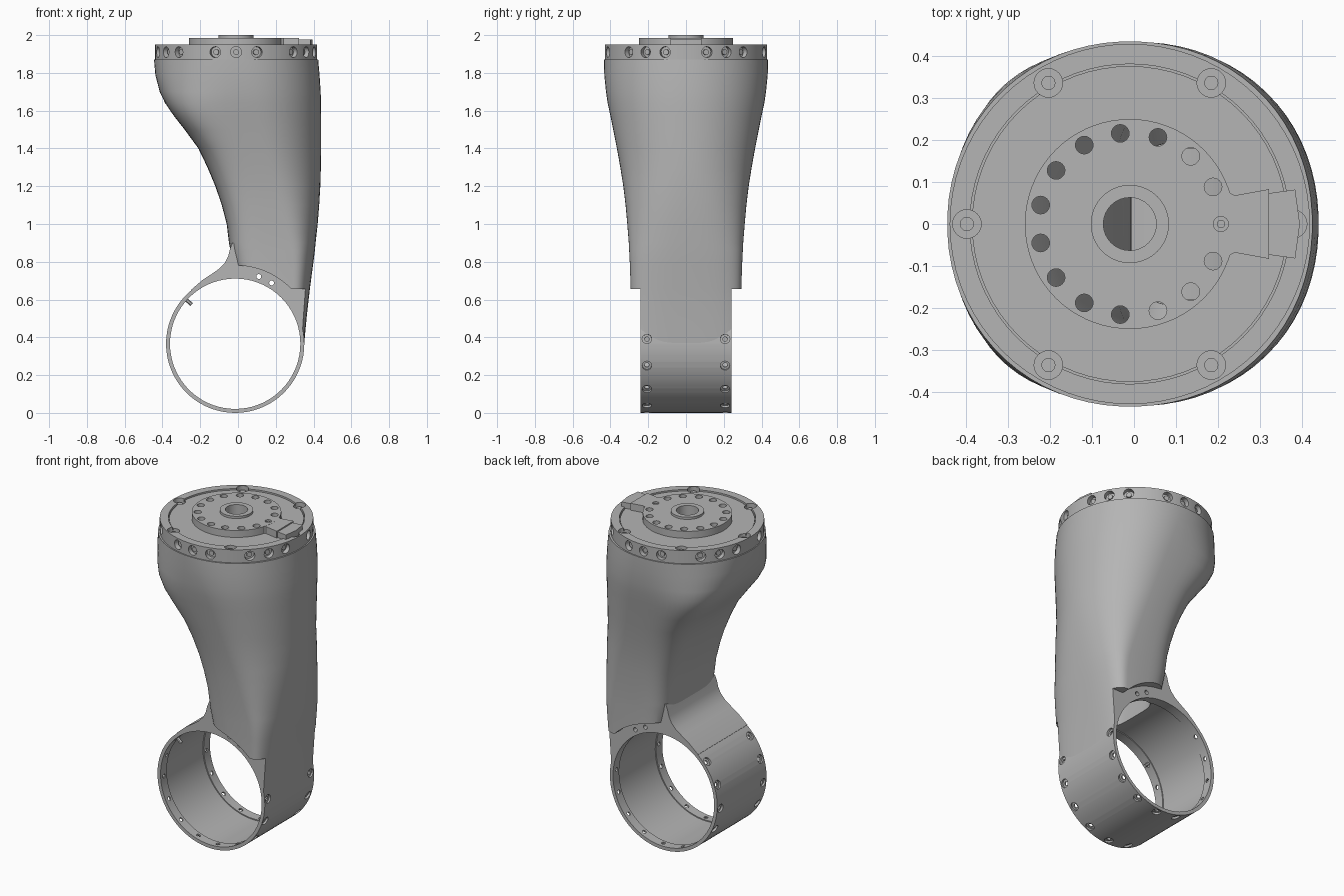
import bpy, bmesh, math
from mathutils import Matrix, Vector

if "Cube" in bpy.data.objects:
    bpy.data.objects.remove(bpy.data.objects["Cube"])

grey = bpy.data.materials.new("machined grey")
grey.use_nodes = True
grey.diffuse_color = (0.46, 0.46, 0.46, 1)
grey.node_tree.nodes["Principled BSDF"].inputs["Base Color"].default_value = grey.diffuse_color

CX = -0.01                                  # axis of the round head
RING = Vector((-0.015, 0, 0.366))           # centre of the clamp ring
R_OUT, R_IN, HALF = 0.366, 0.345, 0.24
Z = Vector((0, 0, 1))
Y = Vector((0, 1, 0))


def finish(name, bm):
    bmesh.ops.recalc_face_normals(bm, faces=bm.faces)
    mesh = bpy.data.meshes.new(name)
    bm.to_mesh(mesh)
    bm.free()
    mesh.materials.append(grey)
    ob = bpy.data.objects.new(name, mesh)
    bpy.context.collection.objects.link(ob)
    return ob


def rods(name, specs, sides=24):
    """Cylinders, each given as start point, end point and radius."""
    bm = bmesh.new()
    for a, b, r in specs:
        a, b = Vector(a), Vector(b)
        turn = Z.rotation_difference(b - a).to_matrix().to_4x4()
        bmesh.ops.create_cone(bm, cap_ends=True, segments=sides, radius1=r, radius2=r,
                              depth=(b - a).length, matrix=Matrix.Translation((a + b) / 2) @ turn)
    return finish(name, bm)


def disc(name, r, lo, hi, sides=72):
    return rods(name, [((CX, 0, lo), (CX, 0, hi), r)], sides)


def prism(name, points, shift):
    bm = bmesh.new()
    face = bm.faces.new([bm.verts.new(p) for p in points])
    out = bmesh.ops.extrude_face_region(bm, geom=[face])
    bmesh.ops.translate(bm, vec=shift, verts=[v for v in out["geom"] if isinstance(v, bmesh.types.BMVert)])
    return finish(name, bm)


def combine(ob, tool, operation="DIFFERENCE"):
    mod = ob.modifiers.new("combine", "BOOLEAN")
    mod.operation, mod.solver, mod.object = operation, "EXACT", tool
    bpy.context.view_layer.objects.active = ob
    bpy.ops.object.modifier_apply(modifier=mod.name)


def drop(*tools):
    for t in tools:
        bpy.data.objects.remove(t)


def polar(deg, r, z):
    a = math.radians(deg)
    return Vector((CX + r * math.cos(a), r * math.sin(a), z))


def ring_point(deg, r, y):
    a = math.radians(deg)
    return RING + Vector((r * math.cos(a), y, r * math.sin(a)))


# Arm body: height, low x, high x, half depth, squareness of the -x side
sections = [
    (1.87, -.445, .425, .435, 2.05), (1.79, -.438, .432, .433, 2.25), (1.7, -.415, .438, .424, 2.7),
    (1.64, -.386, .44, .415, 3.2), (1.57, -.338, .44, .4, 3.7), (1.5, -.283, .44, .386, 3.8),
    (1.4, -.21, .44, .366, 3.7), (1.3, -.162, .439, .348, 3.7), (1.2, -.12, .436, .332, 3.9),
    (1.1, -.086, .43, .32, 4.2), (1.0, -.06, .422, .311, 4.5), (.9, -.048, .411, .303, 4.8),
    (.86, -.04, .407, .301, 5), (.78, -.022, .397, .297, 5), (.66, -.02, .381, .293, 5),
    (.6, -.02, .374, .293, 5), (.5, -.02, .363, .293, 5), (.36, -.02, .35, .293, 5)]
N = 72


def loft(name, rows):
    bm = bmesh.new()
    loops = []
    for z, x0, x1, hy, n_low in rows:
        xm = min(CX + (1.87 - z) * .28, .28)            # widest line drifts towards +x
        n_high = 2.08 + max(0, 1.3 - z) * 1.4           # +x side stays nearly round
        loop = []
        for i in range(N):
            a = math.tau * (i + .5) / N
            c, s = math.cos(a), math.sin(a)
            reach, n = (x1 - xm, n_high) if c > 0 else (x0 - xm, n_low)
            loop.append(bm.verts.new((xm + reach * abs(c) ** (2 / n),
                                      math.copysign(abs(s) ** (2 / n), s) * hy, z)))
        loops.append(loop)
    for up, low in zip(loops, loops[1:]):
        for i in range(N):
            j = (i + 1) % N
            bm.faces.new((up[i], up[j], low[j], low[i]))
    bm.faces.new(loops[0])
    bm.faces.new(loops[-1][::-1])
    return finish(name, bm)


# Hollow inside, open to the head above and to the ring below
WALL = .015
body = loft("arm_body", sections)
cavity = loft("cavity_cutter", [(z + .01, x0 + WALL, x1 - WALL, hy - WALL if z > .8 else .2, n)
                                for z, x0, x1, hy, n in sections if z > .55])
combine(body, cavity)

# Arched lower edge and flat foot on both sides, leaving the tail between them
bore = rods("bore_cutter", [(RING - Y, RING + Y, R_IN)], 72)
groove = rods("groove_cutter", [(RING - Y * .18, RING + Y * .18, .351)], 72)
for s in (-1, 1):
    arch = rods("arch_cutter", [(RING + Y * s * HALF, RING + Y * s, .415)], 96)
    foot = prism("foot_cutter", [(x, s * HALF, z) for x, z in ((-1, .2), (1, .2), (1, .655), (-1, .655))], Y * s)
    combine(body, arch)
    combine(body, foot)
    drop(arch, foot)

# Clamp ring with the web that blends it into the body
ring = rods("clamp_ring", [(RING - Y * HALF, RING + Y * HALF, R_OUT)], 72)
blend = [(.2, .5), (.25, .66), (.25, .9), (-.03, .9), (-.042, .87), (-.052, .83), (-.07, .795),
         (-.1, .763), (-.14, .735), (-.19, .702), (-.25, .65), (-.1, .4)]
web = prism("web", [(x, -HALF, z) for x, z in blend], Y * HALF * 2)
combine(ring, web, "UNION")
combine(ring, cavity)

# Radial screw holes around both ring edges, then holes along the web
angles = [4 - 22.5 * k for k in range(11)]
spots = [(d, s * .207) for d in angles for s in (-1, 1)]
wide = rods("wide_cutter", [(ring_point(d, .354, y), ring_point(d, .43, y), .025) for d, y in spots], 16)
thin = rods("thin_cutter", [(ring_point(d, .32, y), ring_point(d, .4, y), .012) for d, y in spots], 12)
along = rods("along_cutter", [((x, -1, z), (x, 1, z), .013) for x, z in ((.11, .722), (.178, .688))], 16)
for part in (ring, body):
    for tool in (bore, groove, wide, thin, along):
        combine(part, tool)
drop(web, cavity, bore, groove, wide, thin, along)
pin = rods("locating_pin", [(ring_point(138, .352, -.2), ring_point(138, .31, -.2), .01)], 12)

# Round head rim with side screws and edge scallops
rim = disc("head_rim", .429, 1.868, 1.95)
recess = disc("recess_cutter", .381, 1.932, 2.1)
side = [a for a in range(0, 360, 15) if a % 60]
pockets = rods("pocket_cutter", [(polar(a, .4, 1.91), polar(a, .5, 1.91), .029) for a in side], 16)
scallops = rods("scallop_cutter", [(polar(a, .388, 1.92), polar(a, .388, 2.1), .034)
                                   for a in range(0, 360, 60)])
for tool in (recess, pockets, scallops):
    combine(rim, tool)
side_screws = rods("side_screws", [(polar(a, .39, 1.91), polar(a, .412, 1.91), .015) for a in side], 12)
top_screws = rods("top_screws", [(polar(a, .388, 1.91), polar(a, .388, 1.932), .017)
                                 for a in range(0, 360, 60)], 12)

# Cover disc, output flange and hollow hub
cover = disc("cover_disc", .376, 1.92, 1.943)
combine(cover, scallops)
flange = disc("output_flange", .25, 1.935, 1.986)
hub = disc("hub", .093, 1.93, 2)
hub_bore = disc("hub_bore_cutter", .063, 1.8, 2.1, 32)
holes = rods("bolt_cutter", [(polar(24 * k, .217, 1.8), polar(24 * k, .217, 2.1), .021)
                             for k in range(1, 15)])
for part in (rim, cover, flange):
    combine(part, holes)
for part in (rim, cover, flange, hub):
    combine(part, hub_bore)

# Index tab with its raised end block
half_tab = [(.17, .14), (.2, .11), (.218, .08), (.24, .068), (.322, .083)]
outline = half_tab + [(x, -y) for x, y in reversed(half_tab)]
tab = prism("index_tab", [(x, y, 1.938) for x, y in outline], Z * .0475)
block = prism("tab_end_block", [(.32, -.073, 1.935), (.384, -.082, 1.935), (.395, 0, 1.935),
                                (.384, .082, 1.935), (.32, .073, 1.935)], Z * .043)
tab_hole = rods("tab_hole_cutter", [(polar(0, .217, 1.965), polar(0, .217, 2.1), .018)])
combine(tab, holes)
for part in (flange, tab):
    combine(part, tab_hole)
tab_screw = rods("tab_screw", [(polar(0, .217, 1.95), polar(0, .217, 1.98), .01)], 12)
drop(recess, pockets, scallops, hub_bore, holes, tab_hole)

# Smooth curved surfaces, keep machined edges crisp
bpy.ops.object.select_all(action="DESELECT")
for ob in (body, ring, pin, rim, side_screws, top_screws, cover, flange, hub, tab, block, tab_screw):
    ob.select_set(True)
bpy.context.view_layer.objects.active = body
bpy.ops.object.shade_smooth_by_angle(angle=math.radians(30))
